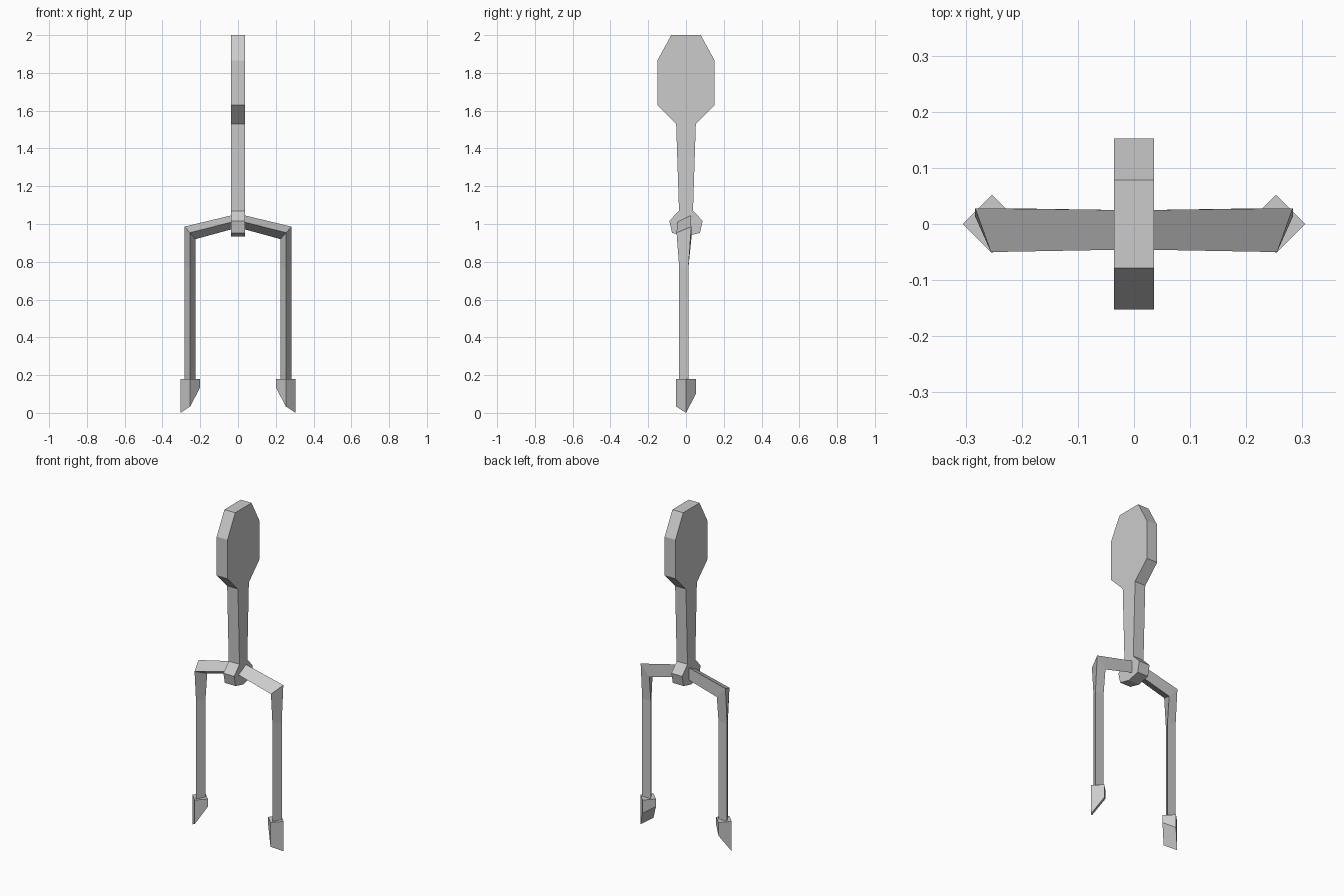
import bpy, bmesh

if "Cube" in bpy.data.objects:
    bpy.data.objects.remove(bpy.data.objects["Cube"])


def loft(name, rings, mirror=False):
    """Skin a list of matching point rings and cap both ends."""
    bm = bmesh.new()
    loops = [[bm.verts.new(p) for p in ring] for ring in rings]
    for a, b in zip(loops, loops[1:]):
        n = len(a)
        for i in range(n):
            j = (i + 1) % n
            bm.faces.new((a[i], a[j], b[j], b[i]))
    bm.faces.new(loops[0])
    bm.faces.new(loops[-1])
    bmesh.ops.recalc_face_normals(bm, faces=bm.faces)
    me = bpy.data.meshes.new(name)
    bm.to_mesh(me)
    bm.free()
    ob = bpy.data.objects.new(name, me)
    bpy.context.collection.objects.link(ob)
    if mirror:
        mod = ob.modifiers.new("Mirror", "MIRROR")
        mod.use_mirror_merge = False
    return ob


# Flat handle: half profile in (y, z), mirrored and extruded along x
half = [(0.078, 2.0), (0.152, 1.865), (0.152, 1.63), (0.052, 1.53),
        (0.037, 1.07), (0.088, 1.017), (0.074, 0.953)]
profile = half + [(0, 0.935)] + [(-y, z) for y, z in reversed(half)]
loft("handle", [[(x, y, z) for y, z in profile] for x in (-0.036, 0.036)])


# Three-sided prong: shoulder, elbow, taper, foot (front, outer, inner edge)
def leg_ring(z):
    return [(0.255, -0.036, z), (0.283, 0.013, z), (0.226, 0.013, z)]


loft("prongs", [
    [(0.034, -0.046, 1.01), (0.034, 0.025, 1.046), (0.034, 0.025, 0.972)],
    [(0.255, -0.05, 0.954), (0.283, 0.028, 0.986), (0.225, 0.028, 0.92)],
    leg_ring(0.77),
    leg_ring(0.17),
], mirror=True)

# Diamond-section tips with a slanted cut at the bottom
corners = [(0.305, 0, 0.0), (0.253, -0.052, 0.034),
           (0.201, 0, 0.134), (0.253, 0.052, 0.1)]
loft("tips", [[(x, y, 0.18) for x, y, _ in corners], corners], mirror=True)
